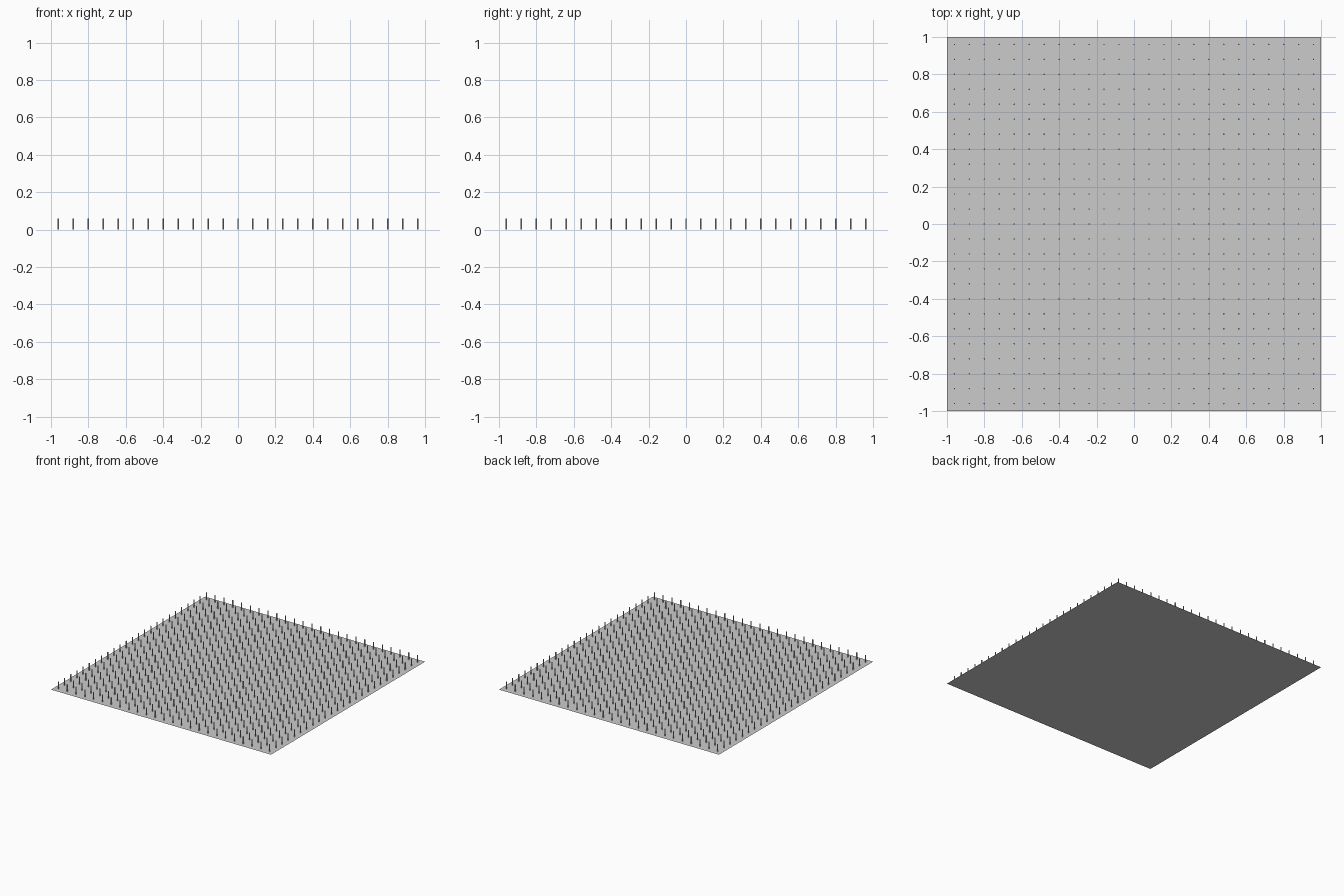
import bpy, bmesh
from mathutils import Matrix

if "Cube" in bpy.data.objects:
    bpy.data.objects.remove(bpy.data.objects["Cube"])

N, STEP = 25, 0.08        # pins per side and spacing
R, H = 0.004, 0.06        # pin radius and height


def add_object(name, bm):
    mesh = bpy.data.meshes.new(name)
    bm.to_mesh(mesh)
    bm.free()
    obj = bpy.data.objects.new(name, mesh)
    bpy.context.collection.objects.link(obj)
    return obj


# Flat base sheet
bm = bmesh.new()
bmesh.ops.create_grid(bm, x_segments=1, y_segments=1, size=1.0)
add_object("base_sheet", bm)

# Regular field of upright pins
bm = bmesh.new()
for i in range(N):
    for j in range(N):
        x, y = (i - N // 2) * STEP, (j - N // 2) * STEP
        bmesh.ops.create_cone(bm, cap_ends=True, segments=8, radius1=R, radius2=R,
                              depth=H, matrix=Matrix.Translation((x, y, H / 2)))
add_object("pins", bm)
